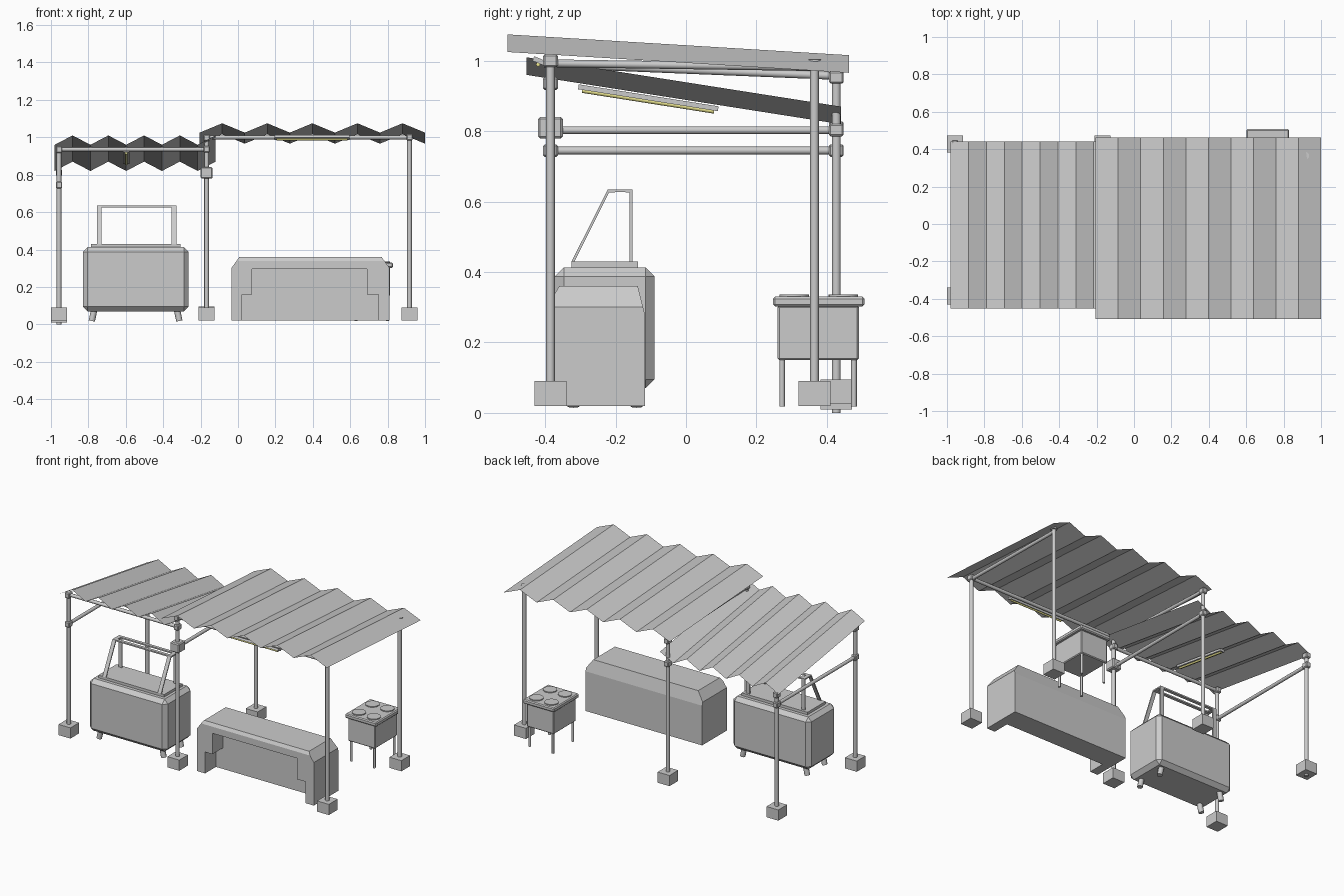
import bpy, bmesh
from mathutils import Vector

if "Cube" in bpy.data.objects:
    bpy.data.objects.remove(bpy.data.objects["Cube"])


def mesh_object(name, bm):
    bmesh.ops.recalc_face_normals(bm, faces=bm.faces)
    me = bpy.data.meshes.new(name)
    bm.to_mesh(me)
    bm.free()
    ob = bpy.data.objects.new(name, me)
    bpy.context.collection.objects.link(ob)
    return ob


def box(name, lo, hi, bevel=0.0):
    bm = bmesh.new()
    bmesh.ops.create_cube(bm, size=1)
    for v in bm.verts:
        v.co = Vector([lo[i] + (v.co[i] + 0.5) * (hi[i] - lo[i]) for i in range(3)])
    if bevel:
        bmesh.ops.bevel(bm, geom=bm.edges[:], offset=bevel, segments=1, affect='EDGES')
    return mesh_object(name, bm)


def cube_at(name, c, sx, sy, sz, bevel=0.0):
    return box(name, (c[0] - sx / 2, c[1] - sy / 2, c[2] - sz / 2),
               (c[0] + sx / 2, c[1] + sy / 2, c[2] + sz / 2), bevel)


def tube(name, a, b, r=0.0125, sides=12):
    a, b = Vector(a), Vector(b)
    bm = bmesh.new()
    bmesh.ops.create_cone(bm, cap_ends=True, segments=sides, radius1=r, radius2=r, depth=(b - a).length)
    ob = mesh_object(name, bm)
    ob.rotation_mode = 'QUATERNION'
    ob.rotation_quaternion = (b - a).to_track_quat('Z', 'Y')
    ob.location = (a + b) / 2
    for p in ob.data.polygons:
        p.use_smooth = len(p.vertices) == 4
    return ob


def extrude(name, pts, vec):
    bm = bmesh.new()
    f = bm.faces.new([bm.verts.new(p) for p in pts])
    r = bmesh.ops.extrude_face_region(bm, geom=[f])
    bmesh.ops.translate(bm, verts=[g for g in r['geom'] if isinstance(g, bmesh.types.BMVert)], vec=vec)
    return mesh_object(name, bm)


def corrugated_roof(name, x0, x1, steps, y0, z0, y1, z1, height=0.05):
    bm = bmesh.new()
    rows = []
    for i in range(steps + 1):
        x = x0 + (x1 - x0) * i / steps
        up = height * (i % 2)
        rows.append((bm.verts.new((x, y0, z0 + up)), bm.verts.new((x, y1, z1 + up))))
    for p, q in zip(rows, rows[1:]):
        bm.faces.new((p[0], q[0], q[1], p[1]))
    return mesh_object(name, bm)


yellow = bpy.data.materials.new("lamp_yellow")
yellow.diffuse_color = (0.9, 0.85, 0.3, 1)
yellow.use_nodes = True
yellow.node_tree.nodes["Principled BSDF"].inputs["Base Color"].default_value = yellow.diffuse_color

# Corrugated roofs, both falling towards the back
corrugated_roof("low_roof", -0.98, -0.12, 9, -0.453, 0.96, 0.44, 0.82)
corrugated_roof("high_roof", -0.205, 1.0, 10, -0.507, 1.025, 0.463, 0.966)

# Posts standing in square feet
XL, XM, XR, YF, YB, YR = -0.957, -0.168, 0.917, -0.385, 0.427, 0.365
for name, x, y, foot, top in [("left_front", XL, YF, 0.02, 0.95), ("left_back", XL, YB, 0.01, 0.825),
                              ("mid_front", XM, YF, 0.02, 1.01), ("mid_back", XM, YB, 0.025, 0.97),
                              ("right_front", XR, YF, 0.02, 1.01), ("right_back", XR, YR, 0.02, 1.0)]:
    tube(name + "_post", (x, y, 0.0 if name == "left_back" else foot), (x, y, top))
    box(name + "_foot", (x - 0.043, y - 0.045, foot), (x + 0.043, y + 0.045, foot + 0.07))

# Beams
tube("low_front_beam", (XL, YF, 0.936), (XM, YF, 0.936), 0.011)
tube("high_front_beam", (XM, YF, 1.0), (XR, YF, 1.0), 0.011)
tube("left_side_beam", (XL, YF, 0.745), (XL, YB, 0.745), 0.011)
tube("mid_side_beam", (XM, YF, 0.803), (XM, YB, 0.803), 0.011)
tube("mid_top_beam", (XM, YF, 0.99), (XM, YB, 0.957), 0.011)
tube("right_top_beam", (XR, YF, 0.993), (XR, YR, 0.982), 0.011)

# Clamps where beams meet posts
for i, c in enumerate([(XL, YF, 0.935), (XL, YF, 0.745), (XL, YB, 0.745), (XL, YB, 0.81), (XM, YB, 0.803),
                       (XM, YB, 0.953), (XM, YF, 0.936), (XM, YF, 0.998), (XR, YF, 1.0)]):
    cube_at(f"clamp_{i}", c, 0.034, 0.042, 0.036, 0.005)
cube_at("large_clamp", (XM, YF, 0.81), 0.064, 0.07, 0.062, 0.006)
tube("right_back_cap", (XR, YR, 0.994), (XR, YR, 1.004), 0.02)

# Strip lights
high = cube_at("high_light_housing", (0, 0, 0), 0.4, 0.034, 0.014)
high.location = (0.395, -0.418, 1.0)
high.rotation_euler.x = -0.4
lamp = tube("high_lamp", (0.205, -0.42, 0.99), (0.585, -0.42, 0.99), 0.006, 8)
lamp.data.materials.append(yellow)
low = cube_at("low_light_housing", (0, 0, 0), 0.034, 0.402, 0.014)
low.location = (-0.597, -0.107, 0.895)
low.rotation_euler.x = -0.156
lamp = tube("low_lamp", (-0.597, -0.295, 0.916), (-0.597, 0.08, 0.857), 0.007, 8)
lamp.data.materials.append(yellow)

# Cart: chamfered body, lid, splayed legs and handle frame
box("cart_body", (-0.83, -0.372, 0.07), (-0.265, -0.09, 0.413), 0.025)
box("cart_lid", (-0.785, -0.325, 0.41), (-0.308, -0.137, 0.43))
for sx in (-1, 1):
    for y in (-0.32, -0.14):
        x = -0.5475 + sx * 0.222
        tube("cart_leg", (x, y, 0.075), (x + sx * 0.012, y, 0.018), 0.017, 8)
    x = -0.5425 + sx * 0.2
    prof = [(-0.325, 0.43), (-0.222, 0.635), (-0.152, 0.635), (-0.152, 0.43),
            (-0.161, 0.43), (-0.161, 0.627), (-0.218, 0.627), (-0.317, 0.43)]
    extrude("cart_frame_side", [(x - 0.0125, y, z) for y, z in prof], (0.025, 0, 0))
for y in (-0.21, -0.161):
    box("cart_frame_rail", (-0.755, y - 0.011, 0.626), (-0.33, y + 0.009, 0.635))

# Counter: chamfered block with a stepped knee recess in front
side = [(-0.372, 0.02), (-0.372, 0.34), (-0.36, 0.36), (-0.137, 0.36), (-0.117, 0.28), (-0.117, 0.02)]
counter = extrude("counter", [(-0.035, y, z) for y, z in side], (0.845, 0, 0))
recess = [(0.022, 0.0), (0.022, 0.16), (0.075, 0.16), (0.075, 0.297),
          (0.69, 0.297), (0.69, 0.16), (0.75, 0.16), (0.75, 0.0)]
cutters = [extrude("recess_cutter", [(x, -0.5, z) for x, z in recess], (0, 0.24, 0))]
for s in (-1, 1):
    m = 0.3875
    tri = [(m + s * 0.4235, 0.3), (m + s * 0.38, 0.3605), (m + s * 0.38, 0.42), (m + s * 0.5, 0.42), (m + s * 0.5, 0.3)]
    cutters.append(extrude("corner_cutter", [(x, -0.5, z) for x, z in tri], (0, 0.6, 0)))
for c in cutters:
    mod = counter.modifiers.new("cut", 'BOOLEAN')
    mod.operation, mod.object, mod.solver = 'DIFFERENCE', c, 'EXACT'
    c.hide_render = True
    c.hide_set(True)
# Apply the cuts and remove the cutters
bpy.context.view_layer.update()
dg = bpy.context.evaluated_depsgraph_get()
cut_mesh = bpy.data.meshes.new_from_object(counter.evaluated_get(dg))
counter.modifiers.clear()
counter.data = cut_mesh
for c in cutters:
    bpy.data.objects.remove(c)

# Stove with four burners
box("stove_body", (0.615, 0.26, 0.15), (0.812, 0.491, 0.305), 0.005)
box("stove_top", (0.602, 0.247, 0.302), (0.829, 0.507, 0.33), 0.006)
for x in (0.63, 0.798):
    for y in (0.273, 0.477):
        tube("stove_leg", (x, y, 0.018), (x, y, 0.155), 0.008, 8)
for x in (0.662, 0.77):
    for y in (0.307, 0.447):
        tube("burner", (x, y, 0.328), (x, y, 0.336), 0.042, 16)
